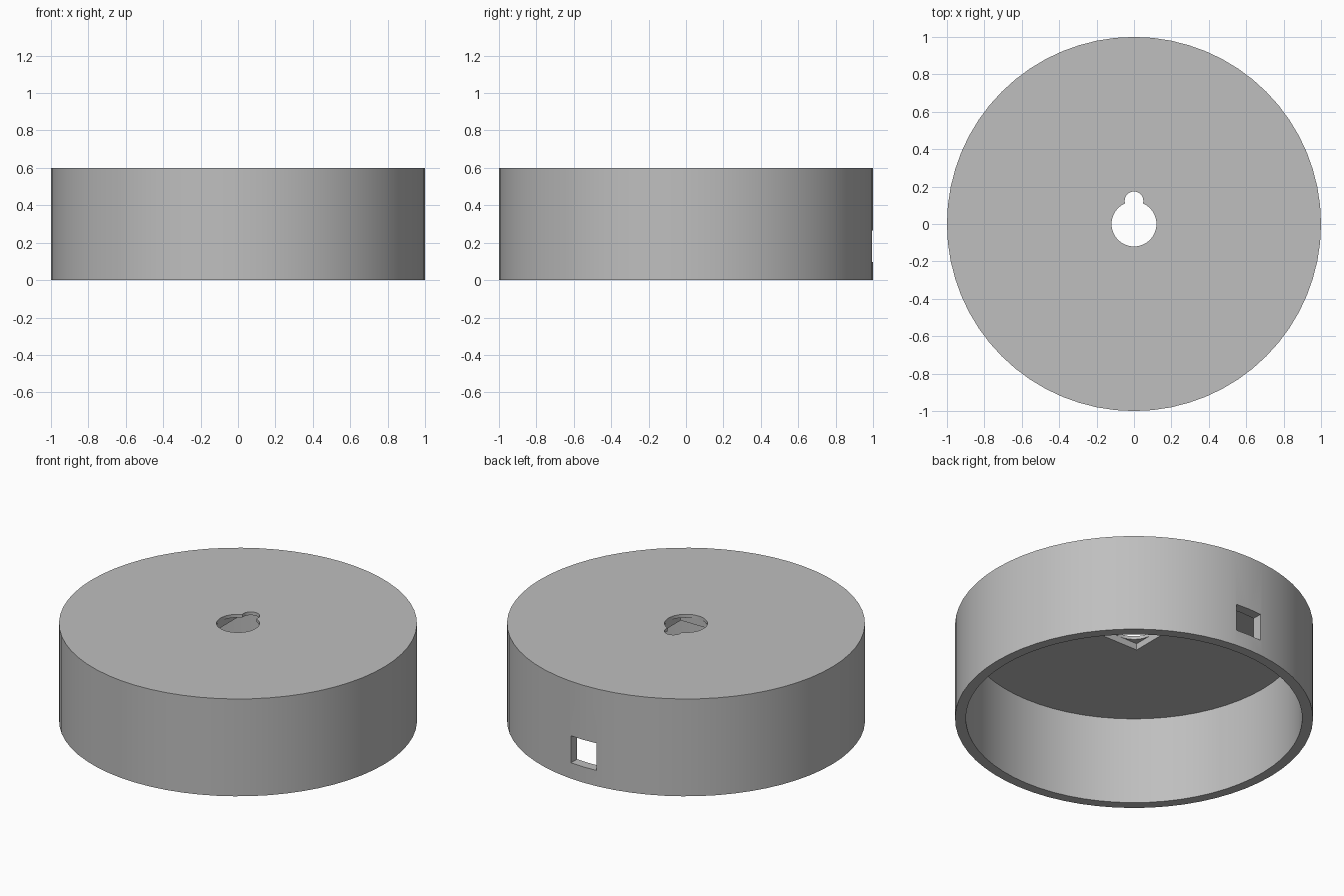
import bpy
import math

if "Cube" in bpy.data.objects:
    bpy.data.objects.remove(bpy.data.objects["Cube"], do_unlink=True)

HEIGHT, WALL, LIP = 0.6, 0.06, 0.02


def cylinder(name, radius, z0, z1, y=0.0, sides=64):
    bpy.ops.mesh.primitive_cylinder_add(vertices=sides, radius=radius, depth=z1 - z0,
                                        location=(0, y, (z0 + z1) / 2))
    bpy.context.object.name = name
    return bpy.context.object


def box(name, low, high):
    centre = [(a + b) / 2 for a, b in zip(low, high)]
    bpy.ops.mesh.primitive_cube_add(size=1, location=centre)
    obj = bpy.context.object
    obj.name = name
    obj.scale = [b - a for a, b in zip(low, high)]
    return obj


def cut(target, cutter):
    """Subtract the cutter from the target, then discard it."""
    mod = target.modifiers.new("cut", "BOOLEAN")
    mod.operation, mod.solver, mod.object = "DIFFERENCE", "EXACT", cutter
    bpy.context.view_layer.objects.active = target
    bpy.ops.object.modifier_apply(modifier=mod.name)
    bpy.data.objects.remove(cutter, do_unlink=True)


# Round cap, hollow from below
cap = cylinder("round_cap", 1.0, 0, HEIGHT)
ceiling = HEIGHT - WALL
cut(cap, cylinder("hollow", 1.0 - WALL, -0.1, ceiling))

# Pocket behind the keyhole, leaving a thin lip
cut(cap, box("pocket", (-0.12, -0.12, ceiling - 0.1), (0.12, 0.25, HEIGHT - LIP)))

# Keyhole: large entry hole and small hanging notch
cut(cap, cylinder("entry_hole", 0.12, 0.5, 0.7, sides=48))
cut(cap, cylinder("notch", 0.05, 0.5, 0.7, y=0.124, sides=32))

# Square cable window through the back wall
cut(cap, box("window", (-0.087, 0.8, 0.097), (0.087, 1.1, 0.264)))

# Plain grey
grey = bpy.data.materials.new("plain_grey")
grey.use_nodes = True
colour = (0.52, 0.52, 0.52, 1)
grey.diffuse_color = colour
grey.node_tree.nodes["Principled BSDF"].inputs["Base Color"].default_value = colour
cap.data.materials.clear()
cap.data.materials.append(grey)

bpy.ops.object.select_all(action="DESELECT")
cap.select_set(True)
bpy.context.view_layer.objects.active = cap
bpy.ops.object.shade_smooth_by_angle(angle=math.radians(30))
